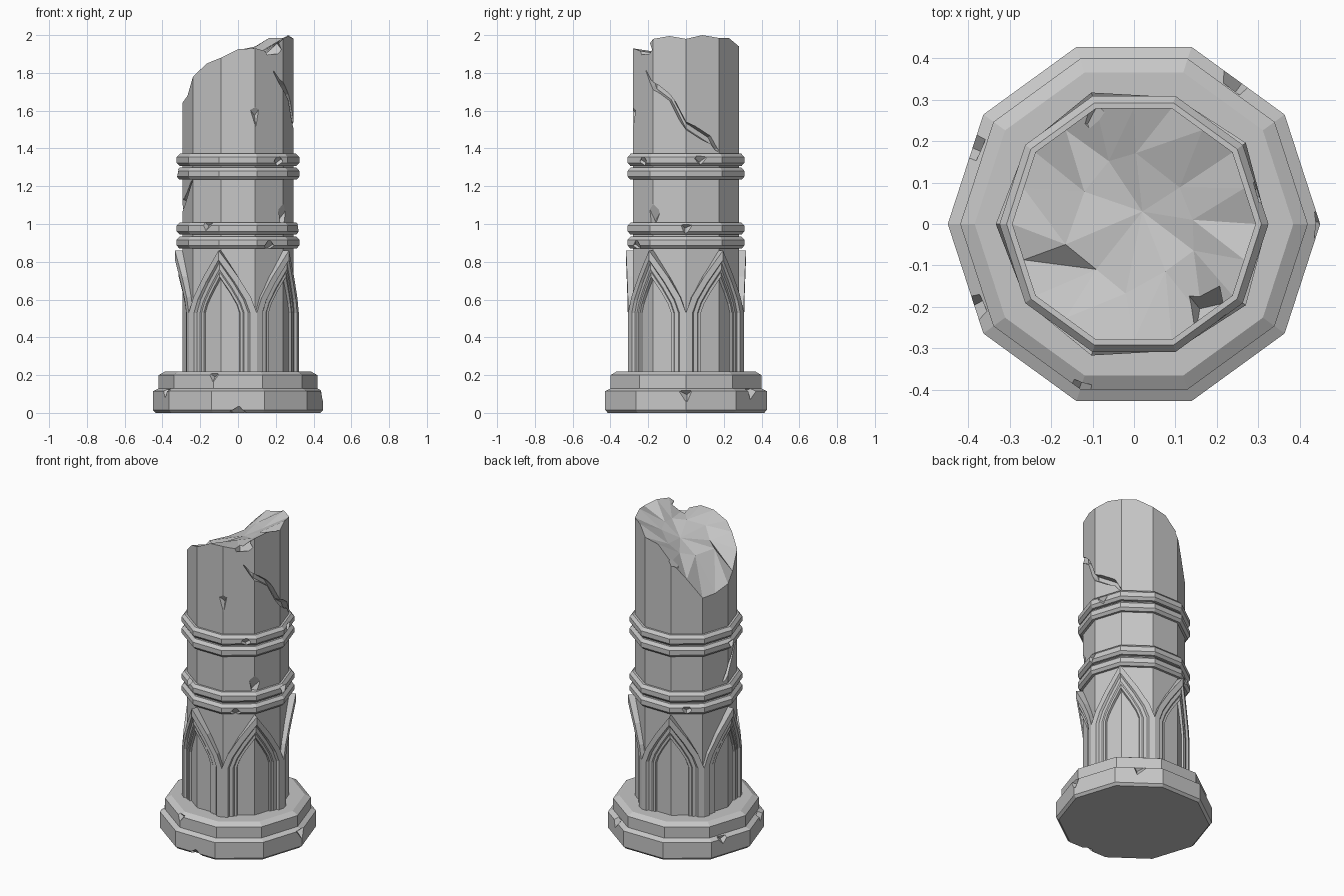
import bpy, bmesh, math, random
from mathutils import Vector, Matrix

random.seed(4)
cube = bpy.data.objects.get("Cube")
if cube:
    bpy.data.objects.remove(cube, do_unlink=True)

SIDES = 10
SHAFT_R = 0.295
GREY = (0.57, 0.57, 0.57, 1)

stone = bpy.data.materials.new("grey_stone")
stone.use_nodes = True
stone.diffuse_color = GREY
stone.node_tree.nodes["Principled BSDF"].inputs["Base Color"].default_value = GREY


def on_column(k, r, z):
    """Point on a ten-sided column; k counts corners, fractions lie on the flat sides."""
    i = math.floor(k)
    a, b = (Vector((math.cos(n * math.tau / SIDES), math.sin(n * math.tau / SIDES), 0)) for n in (i, i + 1))
    p = a.lerp(b, k - i) * r
    return Vector((p.x, p.y, z))


def finish(bm, name):
    mesh = bpy.data.meshes.new(name)
    bm.to_mesh(mesh)
    bm.free()
    mesh.materials.append(stone)
    obj = bpy.data.objects.new(name, mesh)
    bpy.context.collection.objects.link(obj)
    return obj


def loft(bm, rows, closed):
    """Skin rows of points with quads."""
    grid = [[bm.verts.new(p) for p in row] for row in rows]
    n = len(grid[0])
    for low, high in zip(grid, grid[1:]):
        for j in range(n if closed else n - 1):
            m = (j + 1) % n
            bm.faces.new((low[j], low[m], high[m], high[j]) if closed
                         else (low[j], high[j], high[m], low[m]))
    return grid


def turned(name, profile):
    """Solid ten-sided part from a (radius, height) profile."""
    bm = bmesh.new()
    grid = loft(bm, [[on_column(k, r, z) for k in range(SIDES)] for r, z in profile], True)
    bm.faces.new(grid[0][::-1])
    bm.faces.new(grid[-1])
    return finish(bm, name)


# Stepped base
base = turned("stepped_base", [(0.435, 0), (0.45, 0.015), (0.45, 0.115), (0.42, 0.13),
                               (0.42, 0.2), (0.385, 0.22)])

# Paired ring mouldings
rings = []
for name, z in (("lower_ring", 0.87), ("lower_ring_cap", 0.945),
                ("upper_ring", 1.235), ("upper_ring_cap", 1.308)):
    rings.append(turned(name, [(0.29, z), (0.31, z), (0.325, z + 0.016), (0.325, z + 0.046),
                               (0.308, z + 0.064), (0.29, z + 0.064)]))

# Shaft with a broken top: rim heights at the corners and at the middle of each side
corner_z = [1.98, 1.985, 1.94, 1.83, 1.6, 1.64, 1.78, 1.88, 1.93, 1.98]
middle_z = [2.0, 1.985, 1.92, 1.72, 1.605, 1.68, 1.85, 1.925, 1.91, 1.995]
bm = bmesh.new()
foot = [bm.verts.new(on_column(k, SHAFT_R, 0.2)) for k in range(SIDES)]
rim = []
for k in range(SIDES):
    rim.append(bm.verts.new(on_column(k, SHAFT_R, corner_z[k])))
    rim.append(bm.verts.new(on_column(k + 0.5, SHAFT_R, middle_z[k])))
core = []
for k in range(SIDES):
    p = on_column(k + random.uniform(0, 0.5), random.uniform(0.14, 0.19), 0)
    p.z = 1.87 + 0.42 * p.x + random.uniform(-0.025, 0.02)
    core.append(bm.verts.new(p))
hub = bm.verts.new((0.02, 0.03, 1.86))
bm.faces.new(foot[::-1])
for k in range(SIDES):
    n = (k + 1) % SIDES
    a, b, c = rim[2 * k], rim[2 * k + 1], rim[2 * n]
    bm.faces.new((foot[k], foot[n], c, b, a))
    bm.faces.new((a, b, core[k]))
    bm.faces.new((b, c, core[n]))
    bm.faces.new((b, core[n], core[k]))
    bm.faces.new((core[k], core[n], hub))
shaft = finish(bm, "broken_shaft")


# Pointed arches, each centred on a corner and spanning two sides
def arch_line(width, spring, apex, r, centre):
    rise = apex - spring
    half = [(width, 0.2), (width, spring), (width * 0.84, spring + rise * 0.25),
            (width * 0.5, spring + rise * 0.58), (0, apex)]
    line = [(-u, z) for u, z in half] + half[-2::-1]
    return [on_column(centre + u, r + 0.012 * (1 - abs(u)), z) for u, z in line]


arch_steps = [(1.0, 0.53, 0.86, 0.28), (1.0, 0.53, 0.86, 0.322), (0.82, 0.53, 0.81, 0.322),
              (0.78, 0.53, 0.795, 0.308), (0.67, 0.53, 0.76, 0.308), (0.64, 0.53, 0.745, 0.302),
              (0.56, 0.53, 0.72, 0.302), (0.53, 0.53, 0.705, 0.275)]
for i in range(5):
    bm = bmesh.new()
    loft(bm, [arch_line(w, s, a, r, 1 + 2 * i) for w, s, a, r in arch_steps], False)
    bmesh.ops.reverse_faces(bm, faces=bm.faces)
    finish(bm, f"pointed_arch_{i + 1}")


# Cracks and chips
def crack(path):
    """Wedge along (corner, height, half width) points, with corners in rising order."""
    bm = bmesh.new()
    rows = [[on_column(k, 0.37, z - h), on_column(k, 0.37, z + h),
             on_column(k, 0.262, z + h * 0.4), on_column(k, 0.262, z - h * 0.4)] for k, z, h in path]
    grid = loft(bm, rows, True)
    bm.faces.new(grid[0][::-1])
    bm.faces.new(grid[-1])
    bmesh.ops.triangulate(bm, faces=bm.faces)
    if bm.calc_volume(signed=True) < 0:
        bmesh.ops.reverse_faces(bm, faces=bm.faces)
    return finish(bm, "crack_cutter")


def chip(k, r, z, size, tall=1.0):
    bm = bmesh.new()
    spin = Matrix.Rotation(k * math.tau / SIDES, 4, "Z") @ Matrix.Diagonal((1, 1, tall, 1))
    tilt = Matrix.Rotation(random.uniform(0.5, 0.9), 4, "Y") @ Matrix.Rotation(random.uniform(0.5, 1), 4, "X")
    bmesh.ops.create_cube(bm, size=size, matrix=Matrix.Translation(on_column(k, r, z)) @ spin @ tilt)
    return finish(bm, "chip_cutter")


def cut(target, cutters):
    """Carve each cutter away, keeping the uncut mesh if a cut fails."""
    for cutter in cutters:
        cutter.hide_render = True
        whole = target.data.copy()
        mod = target.modifiers.new("damage", "BOOLEAN")
        mod.operation = "DIFFERENCE"
        mod.solver = "EXACT"
        mod.object = cutter
        bpy.context.view_layer.objects.active = target
        bpy.ops.object.modifier_apply(modifier=mod.name)
        if len(target.data.polygons) < len(whole.polygons):
            target.data = whole
        bpy.data.objects.remove(cutter, do_unlink=True)


cut(shaft, [
    crack([(-1.35, 1.81, 0.006), (-1, 1.73, 0.035), (-0.5, 1.67, 0.03),
           (0, 1.52, 0.035), (0.75, 1.445, 0.035), (0.97, 1.39, 0.012)]),
    crack([(4.8, 1.03, 0.01), (5.05, 1.1, 0.05), (5.5, 1.16, 0.025), (5.95, 1.23, 0.006)]),
    chip(9, 0.305, 1.04, 0.05, 2.4),
    chip(8, 0.305, 1.58, 0.04, 2.2),
    chip(8.6, 0.28, 1.95, 0.09),
    chip(3.2, 0.29, 1.84, 0.07),
])
cut(base, [
    chip(0, 0.455, 0.1, 0.05), chip(7, 0.425, 0.2, 0.045), chip(5.75, 0.455, 0.12, 0.05),
    chip(7.5, 0.455, 0.0, 0.06, 0.7), chip(1.5, 0.46, 0.12, 0.06),
    chip(4.3, 0.455, 0.12, 0.05),
])
cut(rings[0], [chip(8.4, 0.33, 0.88, 0.045), chip(3.5, 0.33, 0.9, 0.04)])
cut(rings[1], [chip(0, 0.33, 0.98, 0.045), chip(6.6, 0.33, 1.0, 0.045)])
cut(rings[2], [chip(5, 0.33, 1.27, 0.04)])
cut(rings[3], [chip(8.7, 0.33, 1.33, 0.04), chip(0.4, 0.335, 1.34, 0.045)])
